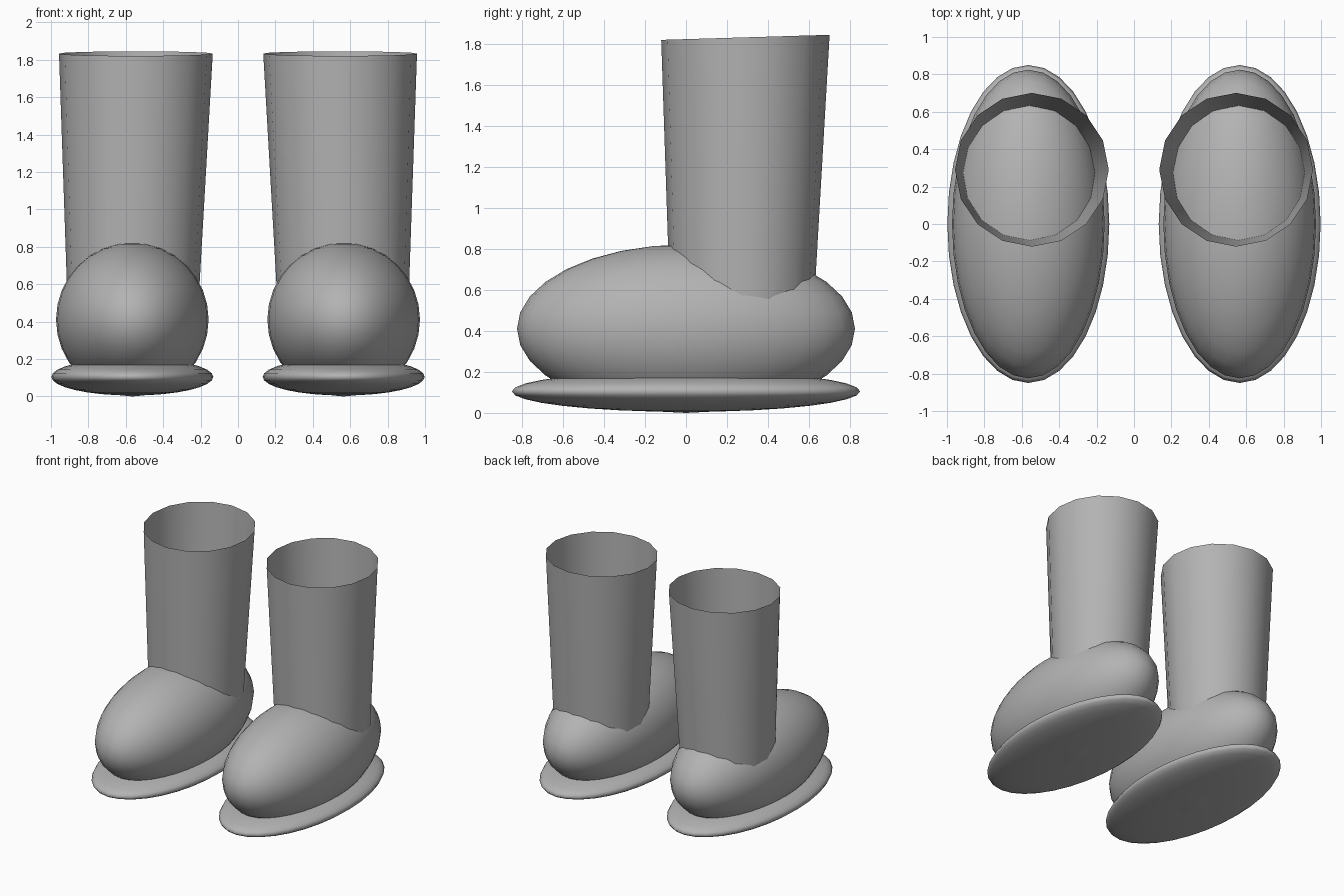
import bpy, bmesh
from math import sin, cos, tau

cube = bpy.data.objects.get("Cube")
if cube:
    bpy.data.objects.remove(cube, do_unlink=True)

grey = bpy.data.materials.new("boot grey")
grey.use_nodes = True
colour = (0.45, 0.45, 0.45, 1)
grey.diffuse_color = colour
grey.node_tree.nodes["Principled BSDF"].inputs["Base Color"].default_value = colour


def finish(name, bm):
    bmesh.ops.recalc_face_normals(bm, faces=bm.faces)
    mesh = bpy.data.meshes.new(name)
    bm.to_mesh(mesh)
    bm.free()
    mesh.materials.append(grey)
    mesh.shade_smooth()
    obj = bpy.data.objects.new(name, mesh)
    bpy.context.collection.objects.link(obj)


def ellipsoid(name, centre, radii):
    bm = bmesh.new()
    bmesh.ops.create_uvsphere(bm, u_segments=32, v_segments=16, radius=1)
    bmesh.ops.scale(bm, vec=radii, verts=bm.verts)
    bmesh.ops.translate(bm, vec=centre, verts=bm.verts)
    finish(name, bm)


def open_tube(name, rings, sides=16):
    """Open tapered tube; each ring is (centre, radius, slope of the rim along y)."""
    bm = bmesh.new()
    loops = []
    for (x, y, z), r, slope in rings:
        angles = [tau * i / sides for i in range(sides)]
        loops.append([bm.verts.new((x + r * cos(a), y + r * sin(a), z + slope * r * sin(a)))
                      for a in angles])
    low, high = loops
    for i in range(sides):
        j = (i + 1) % sides
        bm.faces.new((low[i], low[j], high[j], high[i]))
    finish(name, bm)


for side, s in (("left", 1), ("right", -1)):
    # Flattened sole, rounded foot and open leg shaft
    ellipsoid(side + "_sole", (s * 0.565, 0, 0.105), (0.433, 0.85, 0.1))
    ellipsoid(side + "_foot", (s * 0.565, 0, 0.411), (0.408, 0.825, 0.411))
    open_tube(side + "_shaft", [((s * 0.562, 0.273, 0.45), 0.348, 0.03),
                                ((s * 0.546, 0.29, 1.833), 0.411, 0.03)])
